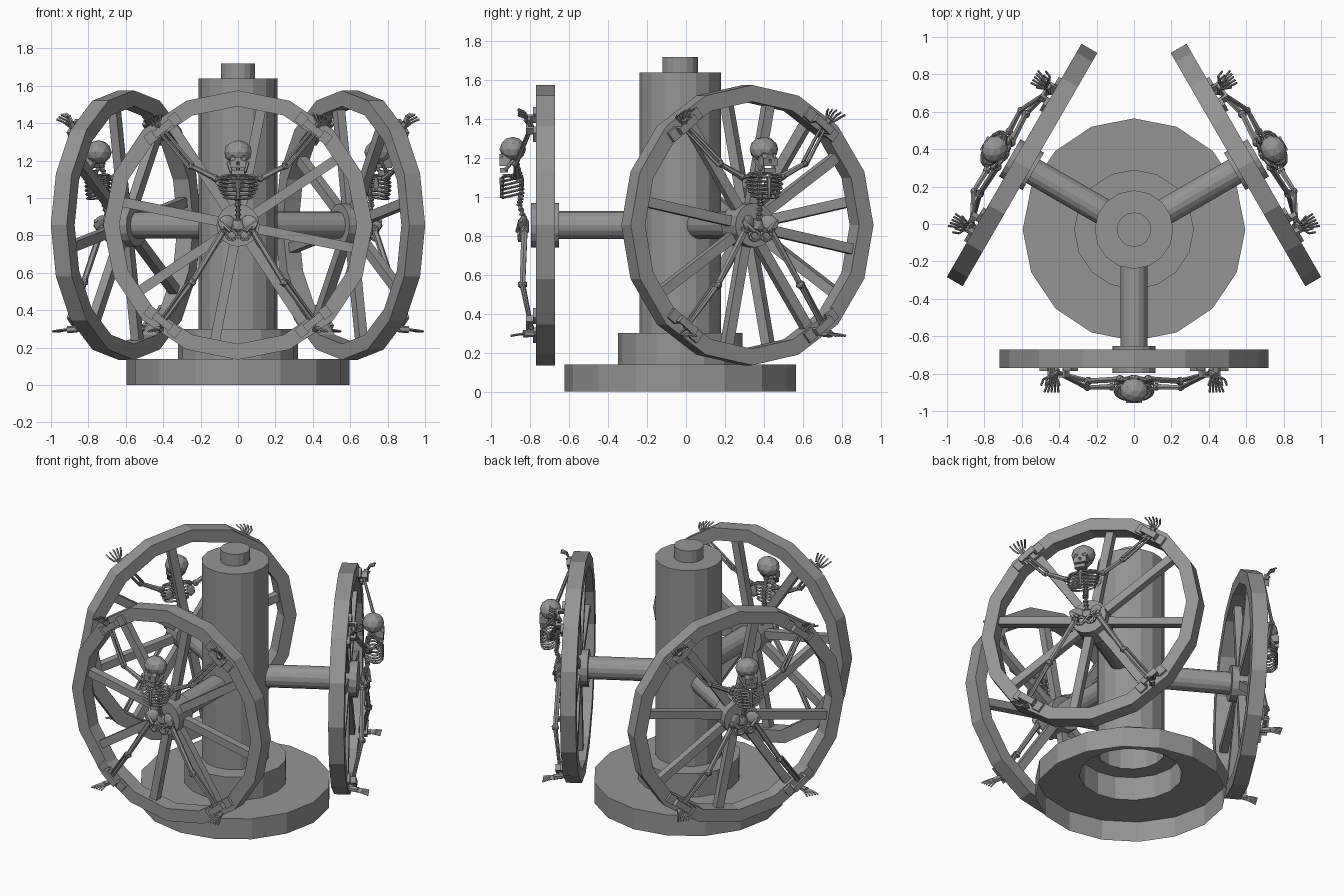
import bpy, bmesh, math
from math import sin, cos, pi, radians
from mathutils import Vector, Matrix

cube = bpy.data.objects.get("Cube")
if cube:
    bpy.data.objects.remove(cube)

AXIS_Y, HUB_Z = -0.03, 0.855

mat = bpy.data.materials.new("stone_grey")
mat.use_nodes = True
GREY = (0.3, 0.3, 0.3, 1)
mat.diffuse_color = GREY
mat.node_tree.nodes["Principled BSDF"].inputs["Base Color"].default_value = GREY


# ---------- helpers ----------
def place(name, bm, matrix=None):
    bmesh.ops.recalc_face_normals(bm, faces=bm.faces)
    mesh = bpy.data.meshes.new(name)
    bm.to_mesh(mesh)
    bm.free()
    mesh.materials.append(mat)
    obj = bpy.data.objects.new(name, mesh)
    bpy.context.collection.objects.link(obj)
    if matrix:
        obj.matrix_world = matrix
    return obj


def lathe(bm, profile, n, matrix, closed=False):
    rings = []
    for r, h in profile:
        pts = [Vector((r * cos(2 * pi * i / n), r * sin(2 * pi * i / n), h)) for i in range(n)]
        rings.append([bm.verts.new(matrix @ p) for p in pts])
    pairs = list(zip(rings, rings[1:])) + ([(rings[-1], rings[0])] if closed else [])
    for a, b in pairs:
        for i in range(n):
            j = (i + 1) % n
            bm.faces.new((a[i], a[j], b[j], b[i]))
    return rings


def bone(bm, a, b, r1, r2=None, n=6):
    a, b = Vector(a), Vector(b)
    d = b - a
    m = Matrix.Translation((a + b) / 2) @ d.to_track_quat('Z', 'Y').to_matrix().to_4x4()
    bmesh.ops.create_cone(bm, cap_ends=True, segments=n, radius1=r1,
                          radius2=r1 if r2 is None else r2, depth=d.length, matrix=m)


def chain(bm, pts, r, n=5, closed=False):
    for a, b in zip(pts, pts[1:] + (pts[:1] if closed else [])):
        if a != b:
            bone(bm, a, b, r, n=n)


def ball(bm, c, size, rot=Matrix(), sub=1):
    m = Matrix.Translation(c) @ rot @ Matrix.Diagonal((*size, 1))
    bmesh.ops.create_icosphere(bm, subdivisions=sub, radius=1, matrix=m)


def box(bm, c, size, frame=Matrix()):
    bmesh.ops.create_cube(bm, size=1, matrix=frame @ Matrix.Translation(c) @ Matrix.Diagonal((*size, 1)))


def ring(c, rx, ry, n, tilt=0.0):
    """Loop of points lying flat, dropping towards the front by tilt."""
    return [Vector(c) + Vector((rx * cos(t), ry * sin(t), tilt * sin(t)))
            for t in (2 * pi * i / n for i in range(n))]


# ---------- central column, a hollow stepped shell ----------
bm = bmesh.new()
steps = [(0.595, 0), (0.595, 0.14), (0.32, 0.14), (0.32, 0.3), (0.21, 0.3),
         (0.21, 1.64), (0.092, 1.64), (0.092, 1.72)]
bm.faces.new(lathe(bm, steps, 16, Matrix.Translation((0, AXIS_Y, 0)))[-1])
place("central_column", bm)

parts = {}


def part(name):
    parts[name] = bmesh.new()
    return parts[name]


# ---------- wheel on its axle ----------
OUT = Matrix.Translation((0, 0, HUB_Z)) @ Matrix.Rotation(pi / 2, 4, 'X')
lathe(part("wheel_rim"), [(0.635, 0.672), (0.72, 0.672), (0.72, 0.77), (0.635, 0.77)], 16, OUT, True)
bone(part("wheel_hub"), (0, -0.652, HUB_Z), (0, -0.797, HUB_Z), 0.115, n=16)
bone(part("axle"), (0, -0.15, HUB_Z), (0, -0.66, HUB_Z), 0.072, n=16)

bm = part("wheel_spokes")
for k in range(8):
    f = Matrix.Translation((0, -0.722, HUB_Z)) @ Matrix.Rotation(radians(11.25 + 45 * k), 4, 'Y')
    box(bm, (0.36, 0, 0), (0.56, 0.05, 0.052), f)

# ---------- shackles over wrists and ankles ----------
bm = part("shackles")
for a in (52, 128, 232, 308):
    f = Matrix.Translation((0, -0.77, HUB_Z)) @ Matrix.Rotation(-radians(a), 4, 'Y')
    for s in (-1, 1):
        box(bm, (0.655, -0.008, s * 0.08), (0.06, 0.018, 0.055), f)
        box(bm, (0.655, -0.025, s * 0.05), (0.04, 0.05, 0.016), f)
    box(bm, (0.655, -0.045, 0), (0.04, 0.014, 0.116), f)

# ---------- skull with cut sockets ----------
bm = part("skull")
ball(bm, (0, -0.89, 1.245), (0.076, 0.068, 0.064), sub=2)
cut = bmesh.new()
box(bm, (0, -0.93, 1.19), (0.085, 0.055, 0.06))
for s in (-1, 1):
    ball(cut, (s * 0.033, -0.965, 1.215), (0.021, 0.03, 0.018), sub=2)
ball(cut, (0, -0.965, 1.185), (0.01, 0.022, 0.015))
cutter = place("socket_cutter", cut)
cutter.hide_render = True
head = place("head_blank", parts["skull"])
mod = head.modifiers.new("sockets", 'BOOLEAN')
mod.operation, mod.object, mod.solver = 'DIFFERENCE', cutter, 'EXACT'
mod.use_self = True
bpy.context.view_layer.update()
baked = bpy.data.meshes.new_from_object(head.evaluated_get(bpy.context.evaluated_depsgraph_get()))
bm = bmesh.new()
bm.from_mesh(baked)
parts["skull"] = bm
for o in (head, cutter):
    bpy.data.objects.remove(o)

bm = part("jaw")
box(bm, (0, -0.935, 1.138), (0.07, 0.04, 0.024))
for s in (-1, 1):
    bone(bm, (s * 0.036, -0.93, 1.138), (s * 0.052, -0.885, 1.19), 0.01)

# ---------- spine and ribs ----------
bm = part("spine")
path = [Vector(p) for p in ((0, -0.875, 1.19), (0, -0.85, 1.1), (0, -0.845, 1.02),
                            (0, -0.855, 0.96), (0, -0.825, 0.86))]
chain(bm, path, 0.011)
for a, b in zip(path, path[1:]):
    for i in range(4):
        ball(bm, a.lerp(b, i / 4), (0.021, 0.018, 0.009))

bm = part("ribcage")
for i in range(6):
    w = 0.078 + 0.026 * sin(pi * (i + 1) / 6)
    chain(bm, ring((0, -0.895, 1.112 - 0.021 * i), w, 0.05, 14, 0.012), 0.0065, 4, True)
bone(bm, (0, -0.945, 1.1), (0, -0.947, 0.995), 0.013, 0.008)

# ---------- pelvis ----------
bm = part("pelvis")
ball(bm, (0, -0.825, 0.855), (0.04, 0.022, 0.045))
for s in (-1, 1):
    tilt = Matrix.Rotation(s * radians(28), 4, 'Y') @ Matrix.Rotation(s * radians(-25), 4, 'Z')
    ball(bm, (s * 0.062, -0.84, 0.868), (0.05, 0.016, 0.04), tilt, 2)
    loop = [Vector((s * 0.034 + 0.03 * cos(t), -0.855, 0.802 + 0.026 * sin(t)))
            for t in (2 * pi * i / 8 for i in range(8))]
    chain(bm, loop, 0.01, 5, True)
    bone(bm, (s * 0.1, -0.85, 0.88), (s * 0.04, -0.865, 0.822), 0.012)

# ---------- limbs, mirrored left and right ----------
arms, hands, legs, feet = part("arms"), part("hands"), part("legs"), part("feet")
for s in (-1, 1):
    def v(x, y, z):
        return Vector((s * x, y, z))

    # arm: collar bone, shoulder blade, upper arm, paired forearm bones
    shoulder, elbow, wrist = v(0.12, -0.87, 1.105), v(0.25, -0.875, 1.17), v(0.41, -0.795, 1.36)
    bone(arms, v(0.01, -0.935, 1.11), shoulder, 0.009)
    ball(arms, v(0.075, -0.84, 1.075), (0.03, 0.008, 0.042))
    bone(arms, shoulder, elbow, 0.017, 0.013)
    for p, r in ((shoulder, 0.023), (elbow, 0.02), (wrist, 0.015)):
        ball(arms, p, (r, r, r))
    for d in (-1, 1):
        off = v(0.009 * d, 0, -0.009 * d)
        bone(arms, elbow + off, wrist + off, 0.01, 0.008)

    # hand: palm bones and curling fingers
    palm = v(0.435, -0.815, 1.4)
    bone(hands, wrist, palm, 0.014, 0.022)
    for i in range(5):
        u = i / 4 - 0.5
        base = palm + v(u * 0.04, 0, -u * 0.03)
        mid = base + v(0.012 + u * 0.035, -0.015, 0.032 - abs(u) * 0.02)
        tip = mid + v(u * 0.025, -0.033, 0.014)
        chain(hands, [base, mid, tip], 0.006, 4)

    # leg: thigh, knee, paired shin bones
    hip, knee, ankle = v(0.075, -0.83, 0.83), v(0.245, -0.84, 0.55), v(0.405, -0.795, 0.33)
    bone(legs, hip, knee, 0.018, 0.016)
    for p, r in ((hip, 0.026), (knee, 0.026), (ankle, 0.017)):
        ball(legs, p, (r, r, r))
    bone(legs, knee, ankle, 0.015, 0.011)
    bone(legs, knee + v(0.018, 0.005, 0.01), ankle + v(0.016, 0, 0.008), 0.007)

    # foot: heel and splayed toes
    heel = v(0.415, -0.785, 0.298)
    ball(feet, heel, (0.02, 0.022, 0.018))
    bone(feet, heel, v(0.43, -0.835, 0.297), 0.017, 0.02)
    for i in range(5):
        u = i / 4 - 0.5
        chain(feet, [v(0.43 + u * 0.035, -0.83, 0.297), v(0.437 + u * 0.06, -0.87, 0.292),
                     v(0.442 + u * 0.075, -0.9, 0.286)], 0.006, 4)

# ---------- three wheels around the column ----------
centre = Matrix.Translation((0, AXIS_Y, 0))
for k, side in enumerate(("front", "left", "right")):
    turn = centre @ Matrix.Rotation(radians(120 * k), 4, 'Z') @ centre.inverted()
    for name, source in parts.items():
        place(f"{side}_{name}", source.copy(), turn)
for source in parts.values():
    source.free()
